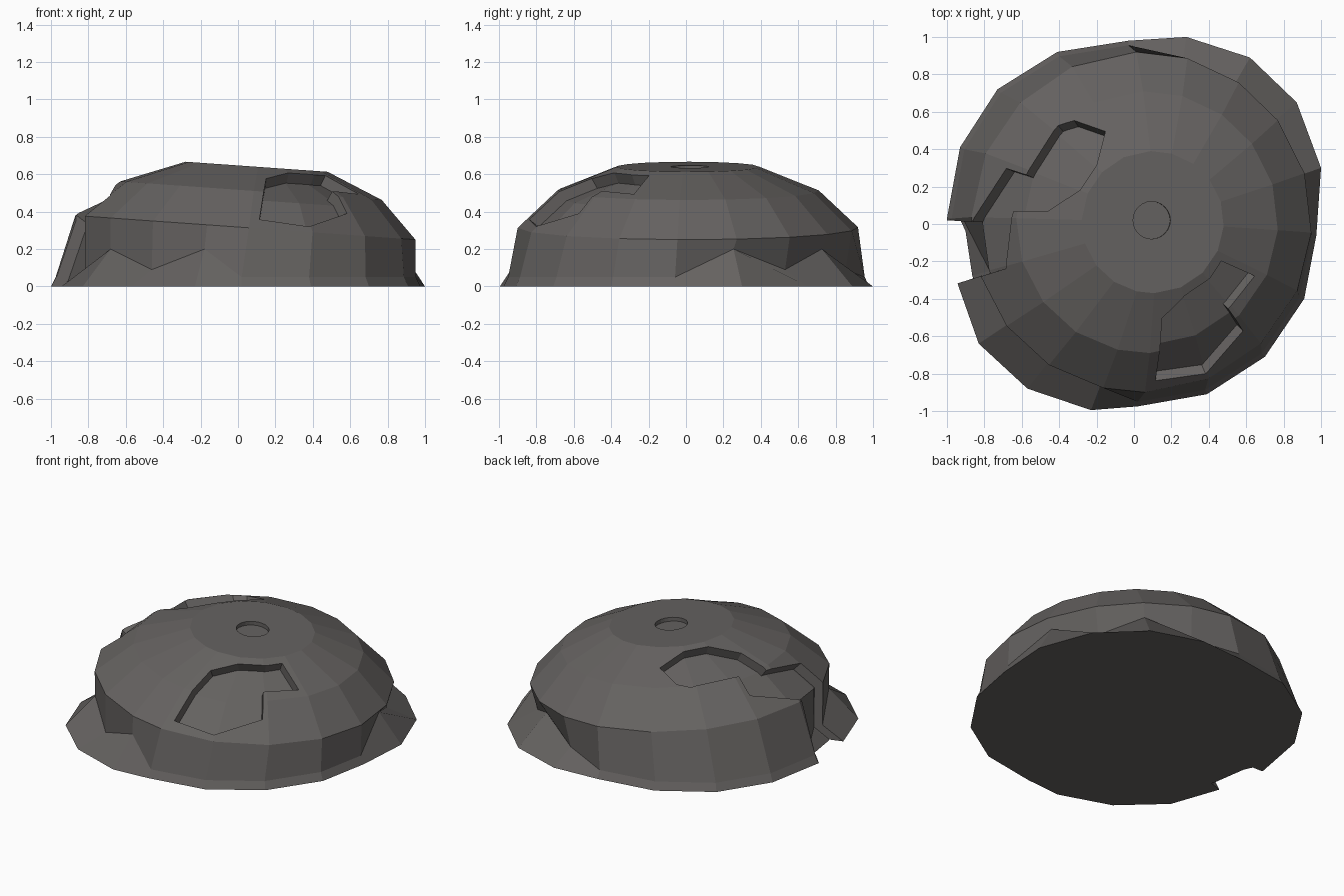
import bpy, bmesh, math
from mathutils import Vector, Matrix

if "Cube" in bpy.data.objects:
    bpy.data.objects.remove(bpy.data.objects["Cube"])

PIVOT = Vector((0.05, 0.0, -0.3))     # recesses taper toward this point

stone = bpy.data.materials.new("dark grey stone")
stone.diffuse_color = (0.130, 0.122, 0.118, 1)
stone.use_nodes = True
stone.node_tree.nodes["Principled BSDF"].inputs["Base Color"].default_value = stone.diffuse_color


def finish(name, bm):
    bmesh.ops.recalc_face_normals(bm, faces=bm.faces)
    me = bpy.data.meshes.new(name)
    bm.to_mesh(me)
    bm.free()
    me.materials.append(stone)
    ob = bpy.data.objects.new(name, me)
    bpy.context.collection.objects.link(ob)
    return ob


def loft(name, rings):
    bm = bmesh.new()
    vs = [[bm.verts.new(p) for p in ring] for ring in rings]
    n = len(vs[0])
    for a, b in zip(vs, vs[1:]):
        for i in range(n):
            j = (i + 1) % n
            bm.faces.new((a[i], a[j], b[j], b[i]))
    bm.faces.new(vs[0])
    bm.faces.new(vs[-1])
    return finish(name, bm)


# irregular ground outline
OUTLINE = [(.28, 1.0), (.62, .89), (.87, .65), (1.0, .3), (.975, -.06),
           (.91, -.4), (.7, -.71), (.39, -.91), (.02, -.975), (-.23, -.995),
           (-.57, -.88), (-.83, -.64), (-.95, -.3), (-1.0, .03),
           (-.93, .41), (-.73, .72), (-.41, .92), (-.03, .98)]


def dome(name):
    # tilted rings: centre x, radius, height
    levels = [(.04, .91, .315), (.07, .70, .512), (.10, .38, .64)]
    base, lip = [], []
    upper = [[] for _ in levels]
    for i, (x, y) in enumerate(OUTLINE):
        a = math.atan2(y, x)
        c, s = math.cos(a), math.sin(a)
        base.append((x, y, 0))
        if math.sin(2 * a) > .35:      # flared skirt with a jagged top edge
            lip.append((.02 + .885 * c, .885 * s, .20 if i % 2 else .09))
        else:
            lip.append((x * .975, y * .975, .05))
        for ring, (cx, r, z) in zip(upper, levels):
            px = cx + r * c
            ring.append((px, .01 + r * s, z - .071 * (px - cx)))
    return loft(name, [base, lip] + upper)


def cut(target, tool):
    m = target.modifiers.new("cut", 'BOOLEAN')
    m.operation = 'DIFFERENCE'
    m.solver = 'EXACT'
    m.object = tool
    bpy.context.view_layer.objects.active = target
    bpy.ops.object.modifier_apply(modifier=m.name)


def recess(target, pts, depth):
    # tapered plug, hollowed by a shrunken dome so the floor follows the surface
    rings = [[PIVOT + (Vector(p) - PIVOT) * k for p in pts] for k in (.7, 1.3)]
    plug = loft("recess_cutter", rings)
    core = dome("recess_floor")
    core.data.transform(Matrix.Translation(PIVOT) @ Matrix.Scale(1 - depth, 4)
                        @ Matrix.Translation(-PIVOT))
    cut(plug, core)
    cut(target, plug)
    for o in (plug, core):
        bpy.data.objects.remove(o)


body = dome("domed_rock")

# front recess
recess(body, [(.115, -.84, .36), (.15, -.5, .57), (.27, -.38, .60),
              (.41, -.29, .60), (.47, -.2, .60), (.65, -.28, .50),
              (.51, -.46, .52), (.59, -.58, .40), (.39, -.82, .335)], .06)

# long recess over the left side, running down to the ground
recess(body, [(-.32, .555, .55), (-.155, .5, .60), (-.2, .31, .64),
              (-.29, .18, .65), (-.46, .07, .61), (-.65, .07, .55),
              (-.69, -.24, .49), (-.92, -.31, -.02), (-1.0, .02, -.02),
              (-.87, .01, .385), (-.69, .3, .48), (-.57, .26, .55),
              (-.4, .52, .53)], .06)

# shallow round socket in the tilted cap
bm = bmesh.new()
bmesh.ops.create_cone(bm, cap_ends=True, segments=24, radius1=.1, radius2=.1,
                      depth=.2, matrix=Matrix.Translation((.1, .02, .715))
                      @ Matrix.Rotation(.071, 4, 'Y'))
socket = finish("socket_cutter", bm)
cut(body, socket)
bpy.data.objects.remove(socket)
